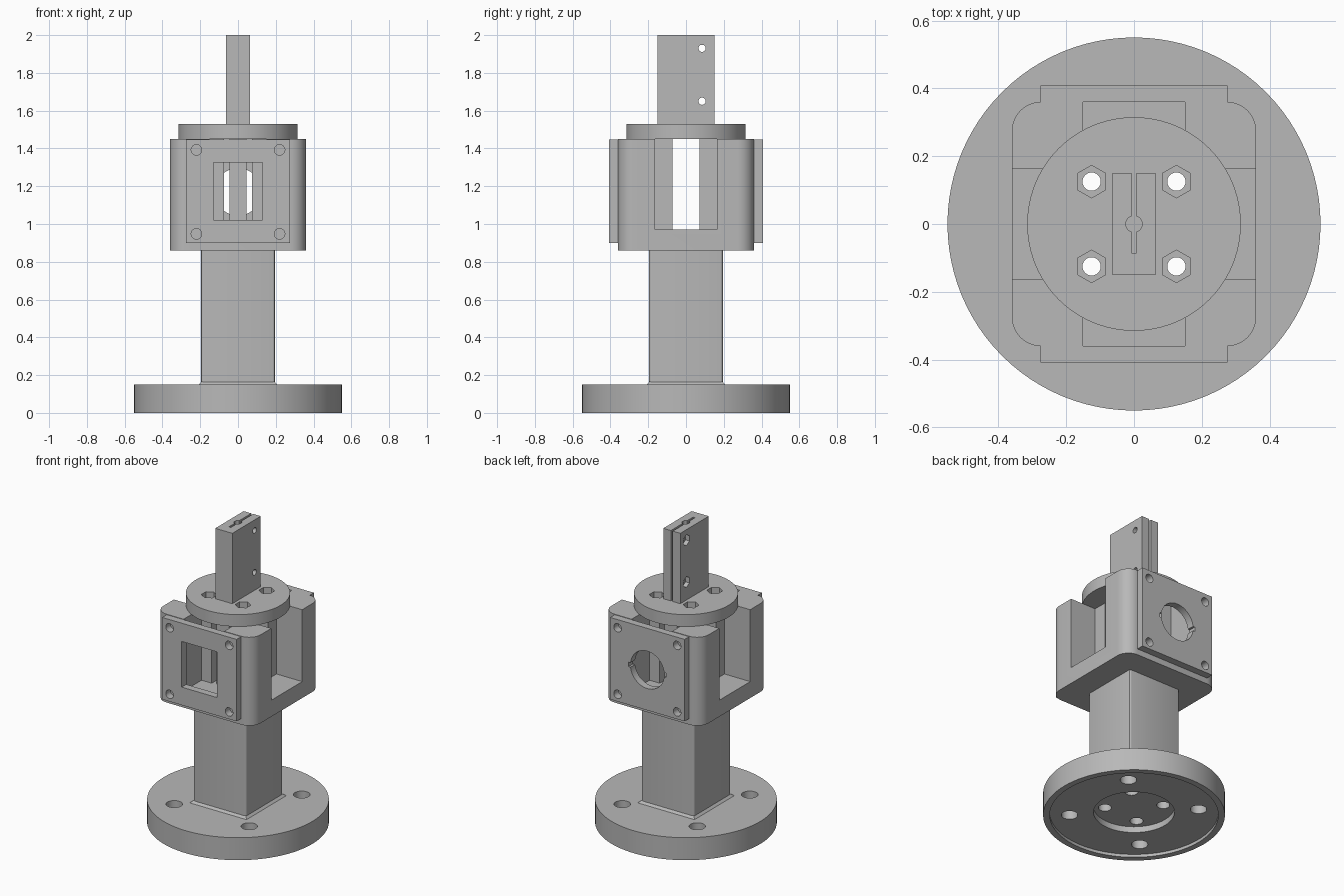
import bpy
from math import radians
from mathutils import Vector

cube = bpy.data.objects.get("Cube")
if cube:
    bpy.data.objects.remove(cube, do_unlink=True)

grey = bpy.data.materials.new("plain grey")
grey.use_nodes = True
grey.diffuse_color = (0.48, 0.48, 0.48, 1)
grey.node_tree.nodes["Principled BSDF"].inputs["Base Color"].default_value = grey.diffuse_color

CORNERS = [(sx, sy) for sx in (-1, 1) for sy in (-1, 1)]
BOLT = 0.125    # offset of the four long bolts from the axis


def finish(name):
    ob = bpy.context.object
    ob.name = name
    ob.data.materials.append(grey)
    bpy.ops.object.transform_apply(location=False, rotation=True, scale=True)
    return ob


def box(name, x, y, z):
    """Box from three (low, high) ranges."""
    lo, hi = Vector((x[0], y[0], z[0])), Vector((x[1], y[1], z[1]))
    bpy.ops.mesh.primitive_cube_add(size=1, location=(lo + hi) / 2)
    bpy.context.object.scale = hi - lo
    return finish(name)


def rod(name, radius, a, b, sides=48, turn=0):
    """Cylinder or prism from point a to point b."""
    a, b = Vector(a), Vector(b)
    bpy.ops.mesh.primitive_cylinder_add(
        vertices=sides, radius=radius, depth=(b - a).length, location=(a + b) / 2)
    ob = bpy.context.object
    ob.rotation_mode = 'QUATERNION'
    ob.rotation_quaternion = (b - a).to_track_quat('Z', 'Y')
    ob = finish(name)
    if turn:
        ob.rotation_mode = 'XYZ'
        ob.rotation_euler = (0, 0, radians(turn))
        ob = finish(name)
    return ob


def apply_modifier(ob, mod):
    bpy.context.view_layer.objects.active = ob
    bpy.ops.object.modifier_apply(modifier=mod.name)


def cut(ob, cutters):
    for cutter in cutters:
        mod = ob.modifiers.new("cut", 'BOOLEAN')
        mod.operation = 'DIFFERENCE'
        mod.solver = 'EXACT'
        mod.object = cutter
        apply_modifier(ob, mod)
        bpy.data.objects.remove(cutter, do_unlink=True)


def round_uprights(ob, width, segments):
    """Round only the vertical edges."""
    weights = ob.data.attributes.new("bevel_weight_edge", 'FLOAT', 'EDGE')
    for e in ob.data.edges:
        a, b = (ob.data.vertices[i].co for i in e.vertices)
        weights.data[e.index].value = 1.0 if abs(a.z - b.z) > 0.1 else 0.0
    mod = ob.modifiers.new("round", 'BEVEL')
    mod.limit_method = 'WEIGHT'
    mod.width, mod.segments = width, segments
    apply_modifier(ob, mod)


def bolt_holes(radius, z0, z1, offset=BOLT, sides=24, turn=0):
    return [rod("cutter", radius, (sx * offset, sy * offset, z0),
                (sx * offset, sy * offset, z1), sides, turn) for sx, sy in CORNERS]


parts = []

# Round base flange with stepped recess below and two sets of holes
base = rod("base_flange", 0.55, (0, 0, 0), (0, 0, 0.15), 96)
cut(base, [rod("cutter", 0.51, (0, 0, -0.1), (0, 0, 0.02), 96),
           rod("cutter", 0.245, (0, 0, -0.1), (0, 0, 0.06), 64)]
    + bolt_holes(0.05, -0.1, 0.3, 0.277, 32) + bolt_holes(0.04, -0.1, 0.3))
parts.append(base)

# Square column with a small fillet at its foot
column = box("column", (-0.195, 0.195), (-0.195, 0.195), (0.15, 0.86))
round_uprights(column, 0.012, 3)
cut(column, bolt_holes(0.04, 0, 1))
parts.append(column)
bpy.ops.mesh.primitive_cone_add(vertices=4, radius1=0.296, radius2=0.274, depth=0.015,
                                location=(0, 0, 0.1575), rotation=(0, 0, radians(45)))
foot = finish("column_foot_fillet")
cut(foot, [box("cutter", (-0.18, 0.18), (-0.18, 0.18), (0, 1))])
parts.append(foot)

# Head block with crossing slots that leave four corner posts over a floor
head = box("head_block", (-0.36, 0.36), (-0.36, 0.36), (0.86, 1.45))
round_uprights(head, 0.085, 8)
cut(head, [box("cutter", (-0.5, 0.5), (-0.163, 0.163), (0.97, 1.6)),
           box("cutter", (-0.15, 0.15), (-0.5, 0.5), (0.97, 1.6))]
    + bolt_holes(0.027, 0.8, 1.6))
parts.append(head)

# Square spacers around the long bolts
for sx, sy in CORNERS:
    xs = sorted((sx * 0.075, sx * 0.17))
    ys = sorted((sy * 0.072, sy * 0.17))
    spacer = box("bolt_spacer", xs, ys, (0.965, 1.455))
    cut(spacer, [rod("cutter", 0.027, (sx * BOLT, sy * BOLT, 0.9),
                     (sx * BOLT, sy * BOLT, 1.6), 24)])
    parts.append(spacer)

# Upright bars between the spacers, and the front and back cover plates
for side, name in ((-1, "front"), (1, "back")):
    parts.append(box(name + "_centre_bar", (-0.045, 0.045),
                     sorted((side * 0.08, side * 0.16)), (0.965, 1.455)))
    plate = box(name + "_plate", (-0.275, 0.275), sorted((side * 0.36, side * 0.408)), (0.9, 1.447))
    holes = [rod("cutter", 0.028, (sx * 0.22, side * 0.3, 1.17 + sz * 0.222),
                 (sx * 0.22, side * 0.5, 1.17 + sz * 0.222), 24) for sx, sz in CORNERS]
    if side < 0:
        holes.append(box("cutter", (-0.13, 0.13), (-0.5, -0.3), (1.02, 1.325)))
    else:
        holes.append(rod("cutter", 0.125, (0, 0.3, 1.17), (0, 0.5, 1.17), 48))
        holes.append(box("cutter", (-0.138, 0.138), (0.3, 0.5), (1.155, 1.185)))
    cut(plate, holes)
    parts.append(plate)

# Top disc with hexagonal nut pockets
disc = rod("top_disc", 0.315, (0, 0, 1.45), (0, 0, 1.53), 96)
cut(disc, bolt_holes(0.048, 1.49, 1.6, sides=6) + bolt_holes(0.027, 1.3, 1.6))
parts.append(disc)

# Split clamp blade with centre bore, slit and two cross holes
blade = box("clamp_blade", (-0.063, 0.063), (-0.15, 0.15), (1.53, 2.0))
cutters = [box("cutter", (-0.007, 0.007), (-0.085, 0.3), (1.4, 2.2)),
           rod("cutter", 0.024, (0, 0, 1.4), (0, 0, 2.2), 32)]
for z in (1.65, 1.93):
    cutters.append(rod("cutter", 0.019, (-0.2, 0.085, z), (0.2, 0.085, z), 24))
    cutters.append(rod("cutter", 0.036, (-0.2, 0.085, z), (-0.035, 0.085, z), 6))
cut(blade, cutters)
parts.append(blade)

# Smooth the curved walls, keep hard edges
bpy.ops.object.select_all(action='DESELECT')
for ob in parts:
    ob.select_set(True)
bpy.context.view_layer.objects.active = parts[0]
bpy.ops.object.shade_smooth_by_angle(angle=radians(30))
